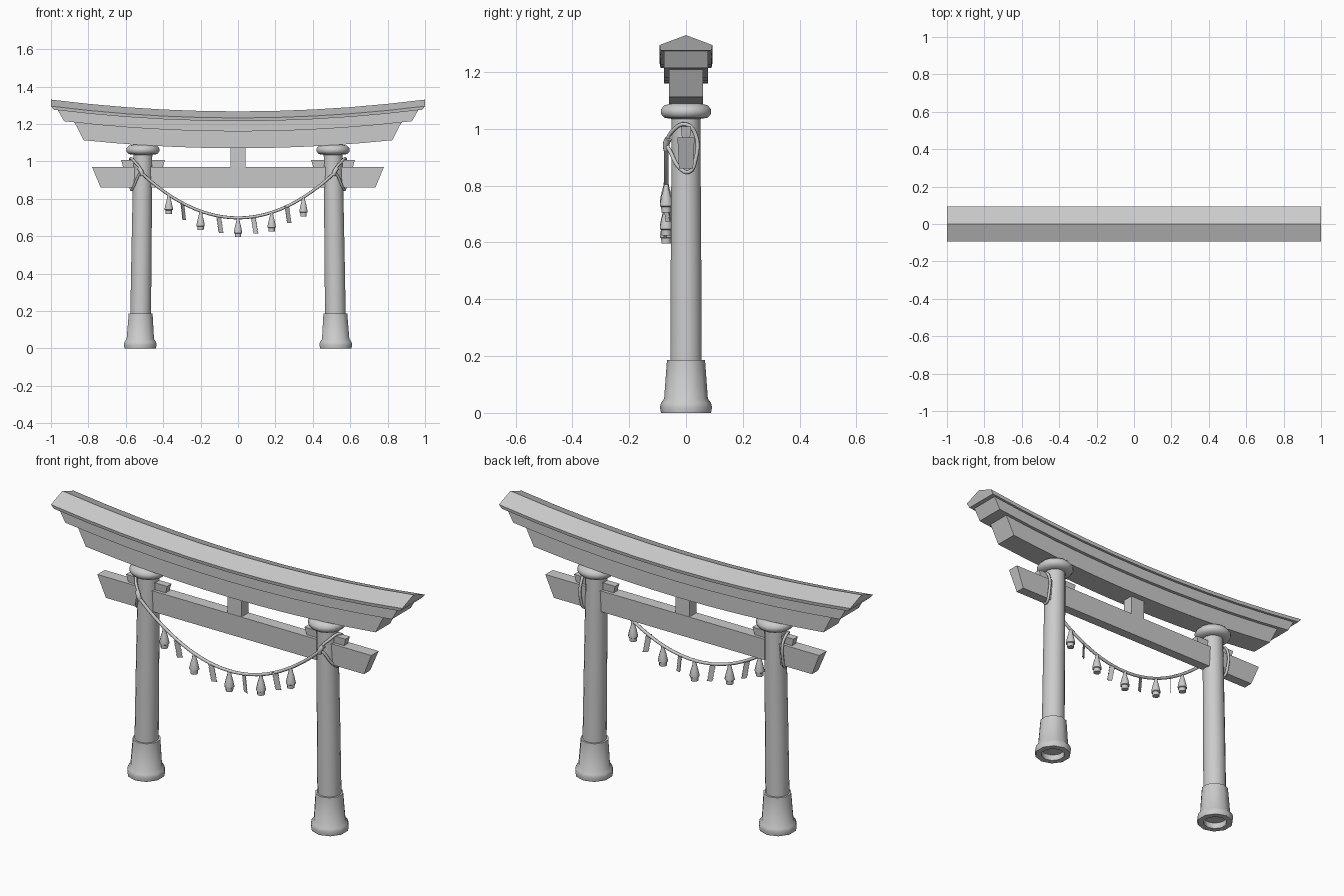
import bpy, bmesh, math
from mathutils import Vector

if "Cube" in bpy.data.objects:
    bpy.data.objects.remove(bpy.data.objects["Cube"])

SAG = 0.063


def add_mesh(name, verts, faces, smooth=False):
    me = bpy.data.meshes.new(name)
    me.from_pydata(verts, [], faces)
    bm = bmesh.new()
    bm.from_mesh(me)
    bmesh.ops.recalc_face_normals(bm, faces=bm.faces)
    bm.to_mesh(me)
    bm.free()
    ob = bpy.data.objects.new(name, me)
    bpy.context.collection.objects.link(ob)
    if smooth:
        bpy.ops.object.select_all(action='DESELECT')
        ob.select_set(True)
        bpy.context.view_layer.objects.active = ob
        bpy.ops.object.shade_smooth_by_angle(angle=math.radians(50))
    return ob


def beam(name, section, segs=10, sag=SAG):
    """Sweep a section of (y, z, half length) along x, rising toward the ends."""
    n, verts, faces = len(section), [], []
    for i in range(segs + 1):
        t = 2 * i / segs - 1
        for y, z, half in section:
            verts.append((t * half, y, z + sag * (t * half) ** 2))
    for i in range(segs):
        for j in range(n):
            k = (j + 1) % n
            faces.append((i * n + j, i * n + k, (i + 1) * n + k, (i + 1) * n + j))
    faces += [tuple(range(n)), tuple(range(segs * n, segs * n + n))]
    return add_mesh(name, verts, faces)


def lathe(name, profile, n, centre, caps=(True, True)):
    """Revolve (radius, z) around a centre line given as a function of z."""
    verts, faces = [], []
    for r, z in profile:
        cx, cy = centre(z)
        for j in range(n):
            a = 2 * math.pi * (j + 0.5) / n
            verts.append((cx + r * math.cos(a), cy + r * math.sin(a), z))
    m = len(profile)
    for i in range(m - 1):
        for j in range(n):
            k = (j + 1) % n
            faces.append((i * n + j, i * n + k, (i + 1) * n + k, (i + 1) * n + j))
    if caps[0]:
        faces.append(tuple(range(n)))
    if caps[1]:
        faces.append(tuple(range((m - 1) * n, m * n)))
    return add_mesh(name, verts, faces, True)


def rope(name, pts, radius, cyclic=False, smooth=True):
    cu = bpy.data.curves.new(name, 'CURVE')
    cu.dimensions = '3D'
    cu.bevel_depth = radius
    cu.bevel_resolution = 2
    cu.use_fill_caps = True
    cu.resolution_u = 4
    sp = cu.splines.new('BEZIER')
    sp.bezier_points.add(len(pts) - 1)
    for p, co in zip(sp.bezier_points, pts):
        p.co = co
        p.handle_left_type = p.handle_right_type = 'AUTO'
    sp.use_cyclic_u = cyclic
    ob = bpy.data.objects.new(name, cu)
    bpy.context.collection.objects.link(ob)
    return ob


def rope_z(x):
    return 0.698 + 0.9 * x * x


# stacked curved top beams
beam("roof_beam", [(0, 1.267, 1), (0.093, 1.232, 1), (0.09, 1.215, 0.985),
                   (-0.09, 1.215, 0.985), (-0.093, 1.232, 1)])
beam("upper_lintel", [(0.077, 1.217, 0.965), (0.077, 1.16, 0.93),
                      (-0.077, 1.16, 0.93), (-0.077, 1.217, 0.965)])
beam("lower_lintel", [(0.06, 1.162, 0.875), (0.06, 1.07, 0.825),
                      (-0.06, 1.07, 0.825), (-0.06, 1.162, 0.875)])

# straight tie beam and centre strut
beam("tie_beam", [(0.03, 0.97, 0.78), (0.025, 0.86, 0.735),
                  (-0.025, 0.86, 0.735), (-0.03, 0.97, 0.78)], 1, 0)
beam("centre_strut", [(0.028, 1.08, 0.04), (0.028, 0.965, 0.04),
                      (-0.028, 0.965, 0.04), (-0.028, 1.08, 0.04)], 1, 0)

for s, side in ((-1, "left"), (1, "right")):
    def lean(z, s=s):
        return s * (0.523 - 0.0138 * z), 0

    # pillar, flared hollow base and rounded collar
    lathe(side + "_pillar", [(0.057, 0.03), (0.055, 0.5), (0.051, 1.08)], 16, lean)
    lathe(side + "_base", [(0.056, 0.18), (0.058, 0.0), (0.088, 0.0), (0.092, 0.02),
                           (0.088, 0.035), (0.077, 0.05), (0.067, 0.187),
                           (0.056, 0.187)], 10, lean, (False, False))
    lathe(side + "_collar", [(0.05, 1.035), (0.078, 1.039), (0.09, 1.053),
                             (0.09, 1.068), (0.078, 1.083), (0.05, 1.09)], 16, lean)
    # wedge above the tie beam
    w = beam(side + "_wedge", [(0.018, 1.008, 0.117), (0.014, 0.965, 0.105),
                               (-0.014, 0.965, 0.105), (-0.018, 1.008, 0.117)], 1, 0)
    w.location.x = s * 0.508
    # rope loop round the tie beam outside the pillar
    rope(side + "_rope_loop", [(s * x, y, z) for x, y, z in (
        (0.52, -0.066, 0.945), (0.555, -0.04, 1.0), (0.575, 0.0, 1.016),
        (0.575, 0.032, 0.985), (0.575, 0.033, 0.89), (0.57, 0.01, 0.848),
        (0.56, -0.02, 0.86), (0.535, -0.055, 0.92))], 0.007, True)
    # knot
    rope(side + "_rope_knot", [(s * 0.53, -0.062, 0.965), (s * 0.517, -0.07, 0.945),
                               (s * 0.51, -0.068, 0.925)], 0.012)

# hanging rope
rope("hanging_rope", [(x, -0.07, rope_z(x)) for x in
                      [0.52 * (i / 8 - 1) for i in range(17)]], 0.008)

# bell shaped tassels
for i, x in enumerate((-0.37, -0.2, 0.0, 0.18, 0.35)):
    z = rope_z(x) + 0.002
    lathe("tassel_%d" % i, [(r, z - d) for r, d in (
        (0.007, 0), (0.011, 0.025), (0.017, 0.045), (0.024, 0.076), (0.024, 0.082),
        (0.019, 0.085), (0.018, 0.104))], 8, lambda _z, x=x: (x, -0.07))

# zigzag paper streamers
for i, (x, turn) in enumerate(((-0.295, 50), (-0.1, 25), (0.085, -20), (0.265, 35))):
    verts, faces = [], []
    for k in range(5):
        b, z = 4 * k, -0.018 * k
        c = 0.003 * k - 0.006
        verts += [(c - 0.013, 0, z), (c + 0.013, 0, z),
                  (c - 0.006, 0, z - 0.018), (c + 0.02, 0, z - 0.018)]
        faces.append((b, b + 1, b + 3, b + 2))
    ob = add_mesh("paper_streamer_%d" % i, verts, faces)
    ob.location = (x, -0.07, rope_z(x))
    ob.rotation_euler.z = math.radians(turn)
    mod = ob.modifiers.new("thickness", 'SOLIDIFY')
    mod.thickness = 0.003
    mod.offset = 0
